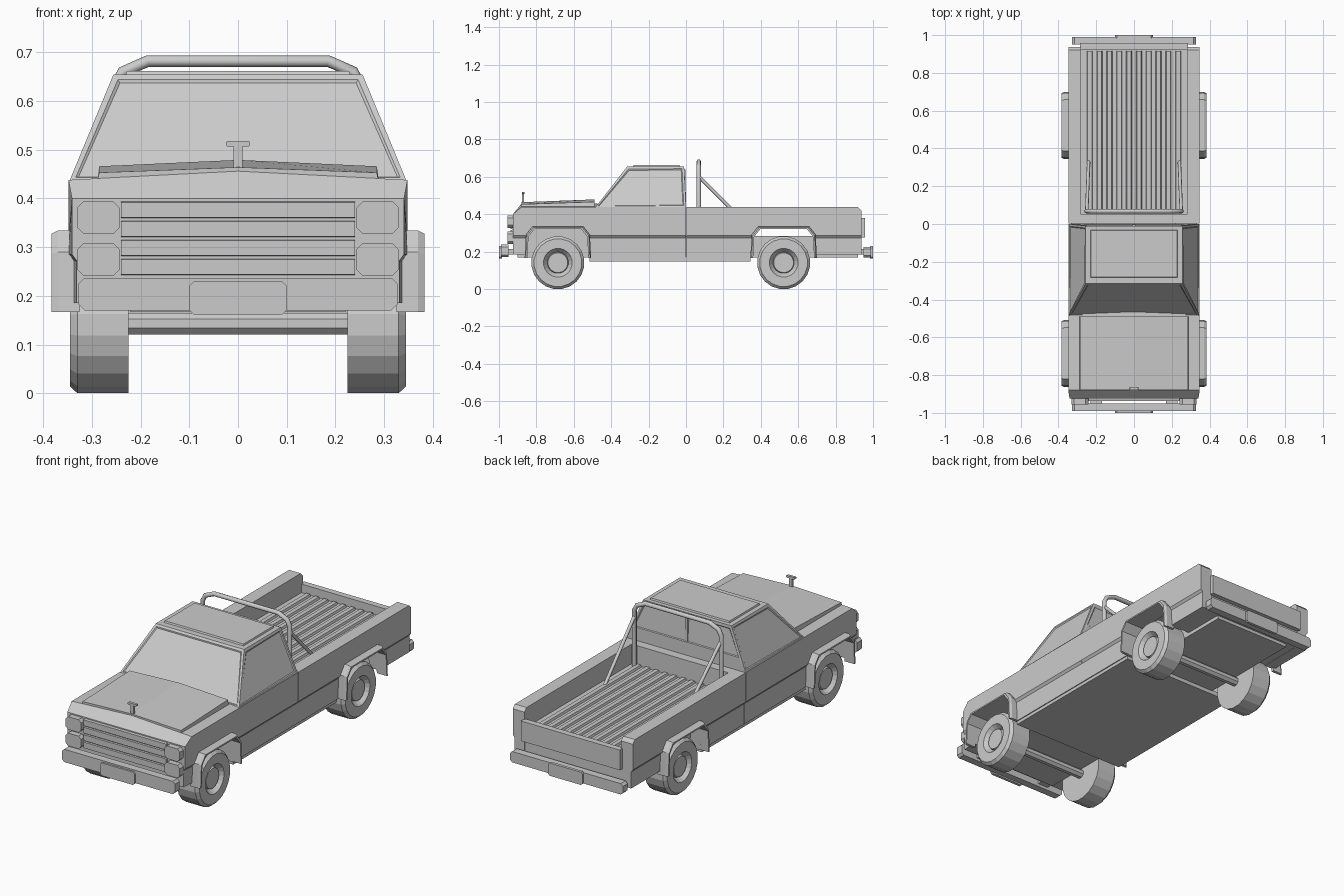
import bpy, bmesh, math

if "Cube" in bpy.data.objects:
    bpy.data.objects.remove(bpy.data.objects["Cube"])


def loft(name, rings):
    """Skin equal-length rings of points and cap both ends."""
    bm = bmesh.new()
    rows = [[bm.verts.new(p) for p in r] for r in rings]
    n = len(rows[0])
    for a, b in zip(rows, rows[1:]):
        for i in range(n):
            j = (i + 1) % n
            bm.faces.new((a[i], a[j], b[j], b[i]))
    bm.faces.new(rows[0])
    bm.faces.new(rows[-1])
    bmesh.ops.recalc_face_normals(bm, faces=bm.faces)
    me = bpy.data.meshes.new(name)
    bm.to_mesh(me)
    bm.free()
    ob = bpy.data.objects.new(name, me)
    bpy.context.collection.objects.link(ob)
    return ob


def side_prism(name, pts, x0, x1):
    return loft(name, [[(x, y, z) for y, z in pts] for x in (x0, x1)])


def box(name, x0, x1, y0, y1, z0, z1):
    return side_prism(name, [(y0, z0), (y1, z0), (y1, z1), (y0, z1)], x0, x1)


def slab(name, x0, x1, z0, z1, y0, y1, c):
    """Plate facing along y with cut corners."""
    pts = [(x0 + c, z0), (x1 - c, z0), (x1, z0 + c), (x1, z1 - c),
           (x1 - c, z1), (x0 + c, z1), (x0, z1 - c), (x0, z0 + c)]
    return loft(name, [[(x, y, z) for x, z in pts] for y in (y0, y1)])


def lathe(name, profile, y, z, n, offset=0.5):
    """Turn (x, radius) pairs around an axle parallel to x."""
    ang = [2 * math.pi * (i + offset) / n for i in range(n)]
    return loft(name, [[(x, y + r * math.sin(a), z + r * math.cos(a)) for a in ang]
                       for x, r in profile])


def tube(name, pts, r):
    cu = bpy.data.curves.new(name, 'CURVE')
    cu.dimensions = '3D'
    cu.bevel_depth = r
    cu.bevel_resolution = 2
    cu.use_fill_caps = True
    sp = cu.splines.new('POLY')
    sp.points.add(len(pts) - 1)
    for p, co in zip(sp.points, pts):
        p.co = (*co, 1)
    ob = bpy.data.objects.new(name, cu)
    bpy.context.collection.objects.link(ob)


def edit(ob, func):
    bm = bmesh.new()
    bm.from_mesh(ob.data)
    func(bm)
    bm.to_mesh(ob.data)
    bm.free()


def cut(bm, co, no):
    bmesh.ops.bisect_plane(bm, geom=bm.verts[:] + bm.edges[:] + bm.faces[:],
                           plane_co=co, plane_no=no)


def shape_sides(bm):
    """Step the flanks in below the waist crease."""
    cut(bm, (0, 0, .285), (0, 0, 1))
    cut(bm, (0, 0, .272), (0, 0, 1))
    for v in bm.verts:
        if abs(v.co.x) > .3 and v.co.z < .285:
            v.co.x -= math.copysign(min(.01, .285 - v.co.z), v.co.x)


def arch(yc, z0, z1):
    return [(yc - .163, z0), (yc - .157, .28), (yc - .125, .32),
            (yc + .125, .32), (yc + .157, .28), (yc + .163, z1)]


FRONT, REAR = -.685, .522

# Front body with wheel arches and crowned bonnet base
body = side_prism('front_body', [(-.925, .185), *arch(FRONT, .185, .165), (0, .165),
                                 (0, .438), (-.48, .438), (-.88, .438), (-.925, .40)], -.348, .348)


def shape_front(bm):
    shape_sides(bm)
    cut(bm, (0, 0, 0), (1, 0, 0))
    for v in bm.verts:
        if abs(v.co.x) < .01 and v.co.z > .43 and v.co.y < -.4:
            v.co.z += .018
        if v.co.y < -.9:
            v.co.x *= .98


edit(body, shape_front)

# Bonnet panel and ornament
loft('bonnet', [[(-.29, y, .43), (.29, y, .43), (.285, y, e), (0, y, c), (-.285, y, e)]
                for y, e, c in ((-.88, .453, .464), (-.49, .466, .479))])
box('ornament_stem', -.009, .009, -.876, -.866, .45, .51)
slab('ornament_bar', -.025, .025, .507, .518, -.878, -.864, .003)

# Cab with recessed windows
cab = loft('cab', [[(-w, y0, z), (w, y0, z), (w, y1, z), (-w, y1, z)]
                   for w, y0, y1, z in ((.346, -.485, 0, .436), (.256, -.315, -.01, .654))])


def windows(bm):
    bm.normal_update()
    panes = [f for f in bm.faces if abs(f.normal.z) < .95]
    rear = max(panes, key=lambda f: f.normal.y)
    bmesh.ops.inset_individual(bm, faces=panes, thickness=.016, depth=0)
    for v in rear.verts:
        if v.co.z < .5:
            v.co.x *= .92
            v.co.z = .505
    bmesh.ops.inset_individual(bm, faces=panes, thickness=.007, depth=-.004)


edit(cab, windows)
loft('roof_panel', [[(-w, y0, z), (w, y0, z), (w, y1, z), (-w, y1, z)]
                    for w, y0, y1, z in ((.232, -.285, -.03, .65), (.228, -.28, -.034, .662))])
box('rear_window_bar', -.008, .008, -.02, -.003, .50, .64)

# Load bed: side walls, raised floor, ribs, ends
for s in (-1, 1):
    wall = side_prism('bed_side', [(.003, .165), *arch(REAR, .165, .185), (.937, .185),
                                   (.937, .42), (.92, .438), (.003, .438)], s * .28, s * .348)
    edit(wall, shape_sides)
box('bed_floor', -.285, .285, .003, .93, .325, .335)
for i in range(10):
    x = -.234 + i * .052
    loft('floor_rib', [[(x - .017, y, .33), (x + .017, y, .33), (x + .011, y, .346),
                        (x - .011, y, .346)] for y in (.055, .915)])
box('bed_front', -.283, .283, .003, .05, .17, .438)
box('tailgate', -.287, .287, .925, .957, .275, .38)
box('rear_panel', -.287, .287, .915, .932, .185, .33)

# Underbody
box('underbody', -.222, .222, -.90, .92, .168, .284)
box('engine_block', -.222, .222, -.90, -.48, .17, .35)
box('floor_pan', -.333, .333, -.515, .345, .148, .172)
box('rear_pan', -.284, .284, .69, .92, .187, .284)

# Wheels, axles and flared arches
for tag, yc in (('front', FRONT), ('rear', REAR)):
    lathe(tag + '_axle', [(-.24, .024), (.24, .024)], yc, .143, 8)
    for s in (-1, 1):
        prof = [(.225, .142), (.33, .142), (.345, .128), (.345, .077),
                (.318, .057), (.332, .053), (.332, .002)]
        lathe(tag + '_wheel', [(s * x, r) for x, r in prof], yc, .1405, 20)
        section = [(.325, 1.0), (.383, 1.0), (.383, 1.05), (.37, 1.09), (.325, 1.09)]
        loft(tag + '_flare', [[(s * x, yc + (y - yc) * k, .167 + (z - .167) * k)
                               for x, k in section] for y, z in arch(yc, .167, .167)])

# Grille slats and stacked headlights
teeth = [(-.91, .24)]
for i in range(4):
    z = .243 + i * .039
    teeth += [(-.928, z), (-.938, z + .001), (-.938, z + .032), (-.928, z + .033)]
side_prism('grille', teeth + [(-.91, .40)], -.24, .24)
for s in (-1, 1):
    for z0, z1 in ((.241, .308), (.327, .394)):
        a, b = sorted((s * .242, s * .331))
        slab('headlight', a, b, z0, z1, -.955, -.90, .014)

# Bumpers, brackets and plates
for tag, s, z0, z1 in (('front', -1, .17, .237), ('rear', 1, .168, .225)):
    slab(tag + '_bumper', -.327, .327, z0, z1, s * .99, s * .95, .012)
    slab(tag + '_plate', -.1, .1, .162, .229, s, s * .985, .009)
    for x in (-.2, .2):
        box(tag + '_bumper_bracket', x - .03, x + .03, s * .96, s * .91, .185, .215)

# Roll bar with rear braces
half = [(.252, .33), (.252, .63), (.236, .66), (.185, .682)]
path = [(-x, z) for x, z in half] + [(x, z) for x, z in reversed(half)]
tube('roll_bar', [(x, .068, z) for x, z in path], .012)
for s in (-1, 1):
    tube('roll_bar_brace', [(s * .25, .07, .6), (s * .24, .335, .335)], .009)
